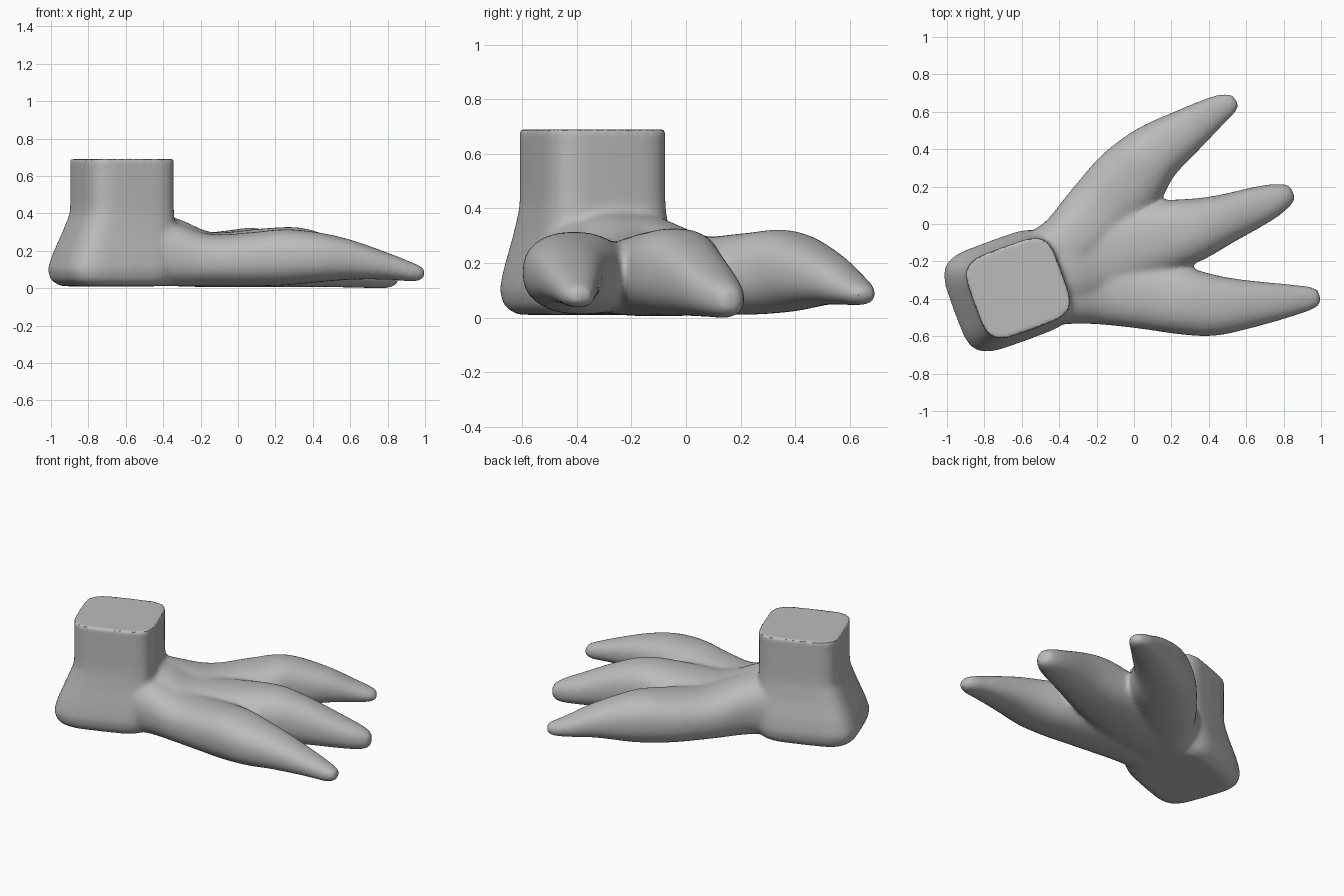
import bpy, bmesh
from math import cos, sin, pi, radians, copysign
from mathutils import Vector

cube = bpy.data.objects.get("Cube")
if cube:
    bpy.data.objects.remove(cube, do_unlink=True)

skin = bpy.data.materials.new("grey skin")
skin.use_nodes = True
GREY = (0.5, 0.5, 0.5, 1)
skin.diffuse_color = GREY
skin.node_tree.nodes["Principled BSDF"].inputs["Base Color"].default_value = GREY

SIDES = 32
bm = bmesh.new()


def outline(power):
    """Unit superellipse points."""
    pts = []
    for i in range(SIDES):
        a = 2 * pi * i / SIDES
        c, s = cos(a), sin(a)
        pts.append((copysign(abs(c) ** (2 / power), c), copysign(abs(s) ** (2 / power), s)))
    return pts


def loft(rings):
    """Skin a closed tube through rings of points."""
    loops = [[bm.verts.new(p) for p in ring] for ring in rings]
    for a, b in zip(loops, loops[1:]):
        for i in range(SIDES):
            j = (i + 1) % SIDES
            bm.faces.new((a[i], a[j], b[j], b[i]))
    bm.faces.new(loops[0][::-1])
    bm.faces.new(loops[-1])


def spline(keys, steps=6):
    """Catmull-Rom interpolation of section keys."""
    keys = [Vector(k) for k in keys]
    out = []
    for i in range(len(keys) - 1):
        p0, p1, p2 = keys[max(i - 1, 0)], keys[i], keys[i + 1]
        p3 = keys[min(i + 2, len(keys) - 1)]
        for s in range(steps):
            t = s / steps
            out.append(0.5 * (2 * p1 + (p2 - p0) * t + (2 * p0 - 5 * p1 + 4 * p2 - p3) * t ** 2
                              + (3 * p1 - p0 - 3 * p2 + p3) * t ** 3))
    return out + [keys[-1]]


def toe(keys):
    """Keys are x, y, half width, bottom, top."""
    secs = spline(keys)
    rings = []
    for i, (x, y, w, lo, hi) in enumerate(secs):
        a, b = secs[max(i - 1, 0)], secs[min(i + 1, len(secs) - 1)]
        side = Vector((a[1] - b[1], b[0] - a[0], 0)).normalized()
        mid, h = Vector((x, y, (lo + hi) / 2)), (hi - lo) / 2
        rings.append([mid + side * w * c + Vector((0, 0, h * s)) for c, s in outline(2.35)])
    loft(rings)


def leg(keys, turn):
    """Keys are z, centre and half size along, centre and half size across."""
    c, s = cos(turn), sin(turn)
    rings = []
    for z, u0, hu, v0, hv in keys:
        ring = []
        for p, q in outline(4.5):
            u, v = u0 + hu * p, v0 + hv * q
            ring.append((u * c - v * s, u * s + v * c, z))
        rings.append(ring)
    loft(rings)


# Heel and ankle
leg([(0.01, -0.75, 0.25, -0.105, 0.23), (0.04, -0.755, 0.295, -0.105, 0.27),
     (0.10, -0.757, 0.31, -0.105, 0.285), (0.18, -0.745, 0.295, -0.105, 0.275),
     (0.30, -0.72, 0.27, -0.108, 0.25), (0.40, -0.70, 0.25, -0.11, 0.235),
     (0.46, -0.70, 0.248, -0.11, 0.233), (0.69, -0.70, 0.248, -0.11, 0.233)], radians(20))

# Back toe with its part of the instep
toe([(-0.62, -0.3, 0.2, 0.01, 0.42), (-0.38, -0.13, 0.17, 0.01, 0.37),
     (-0.2, 0.05, 0.19, 0.01, 0.30), (-0.03, 0.23, 0.2, 0.01, 0.31),
     (0.1, 0.37, 0.165, 0.02, 0.32), (0.29, 0.505, 0.12, 0.045, 0.25),
     (0.43, 0.60, 0.085, 0.045, 0.17), (0.51, 0.645, 0.06, 0.045, 0.13),
     (0.545, 0.667, 0.035, 0.06, 0.11)])

# Middle toe
toe([(-0.62, -0.33, 0.2, 0.01, 0.42), (-0.36, -0.24, 0.22, 0.01, 0.38),
     (-0.15, -0.16, 0.23, 0.005, 0.30), (0.14, -0.075, 0.2, 0.005, 0.32),
     (0.32, -0.03, 0.17, 0.005, 0.325), (0.48, 0.025, 0.135, 0.005, 0.28),
     (0.7, 0.11, 0.1, 0, 0.18), (0.8, 0.15, 0.07, 0, 0.135),
     (0.85, 0.17, 0.04, 0.02, 0.10)])

# Front toe
toe([(-0.62, -0.36, 0.2, 0.01, 0.42), (-0.36, -0.37, 0.165, 0.01, 0.36),
     (-0.15, -0.36, 0.18, 0.01, 0.29), (0.08, -0.38, 0.185, 0.01, 0.3),
     (0.25, -0.41, 0.18, 0.015, 0.315), (0.42, -0.435, 0.165, 0.03, 0.30),
     (0.6, -0.43, 0.132, 0.045, 0.26), (0.8, -0.412, 0.095, 0.045, 0.19),
     (0.94, -0.397, 0.065, 0.035, 0.135), (0.995, -0.39, 0.04, 0.05, 0.11)])

bmesh.ops.recalc_face_normals(bm, faces=bm.faces)
mesh = bpy.data.meshes.new("foot")
bm.to_mesh(mesh)
bm.free()
foot = bpy.data.objects.new("foot", mesh)
bpy.context.collection.objects.link(foot)
bpy.context.view_layer.objects.active = foot
foot.select_set(True)
mesh.materials.append(skin)

# Fuse the parts into one skin
remesh = foot.modifiers.new("fuse", "REMESH")
remesh.mode = "VOXEL"
remesh.voxel_size = 0.014
bpy.ops.object.modifier_apply(modifier="fuse")

# Soften everything below the cut top of the ankle
group = foot.vertex_groups.new(name="soft")
group.add([v.index for v in foot.data.vertices if v.co.z < 0.64], 1, "REPLACE")
for label, count, limit in (("blend", 16, "soft"), ("polish", 2, "")):
    smooth = foot.modifiers.new(label, "SMOOTH")
    smooth.factor = 0.5
    smooth.iterations = count
    smooth.vertex_group = limit
    bpy.ops.object.modifier_apply(modifier=label)

bpy.ops.object.shade_smooth_by_angle(angle=radians(50))
